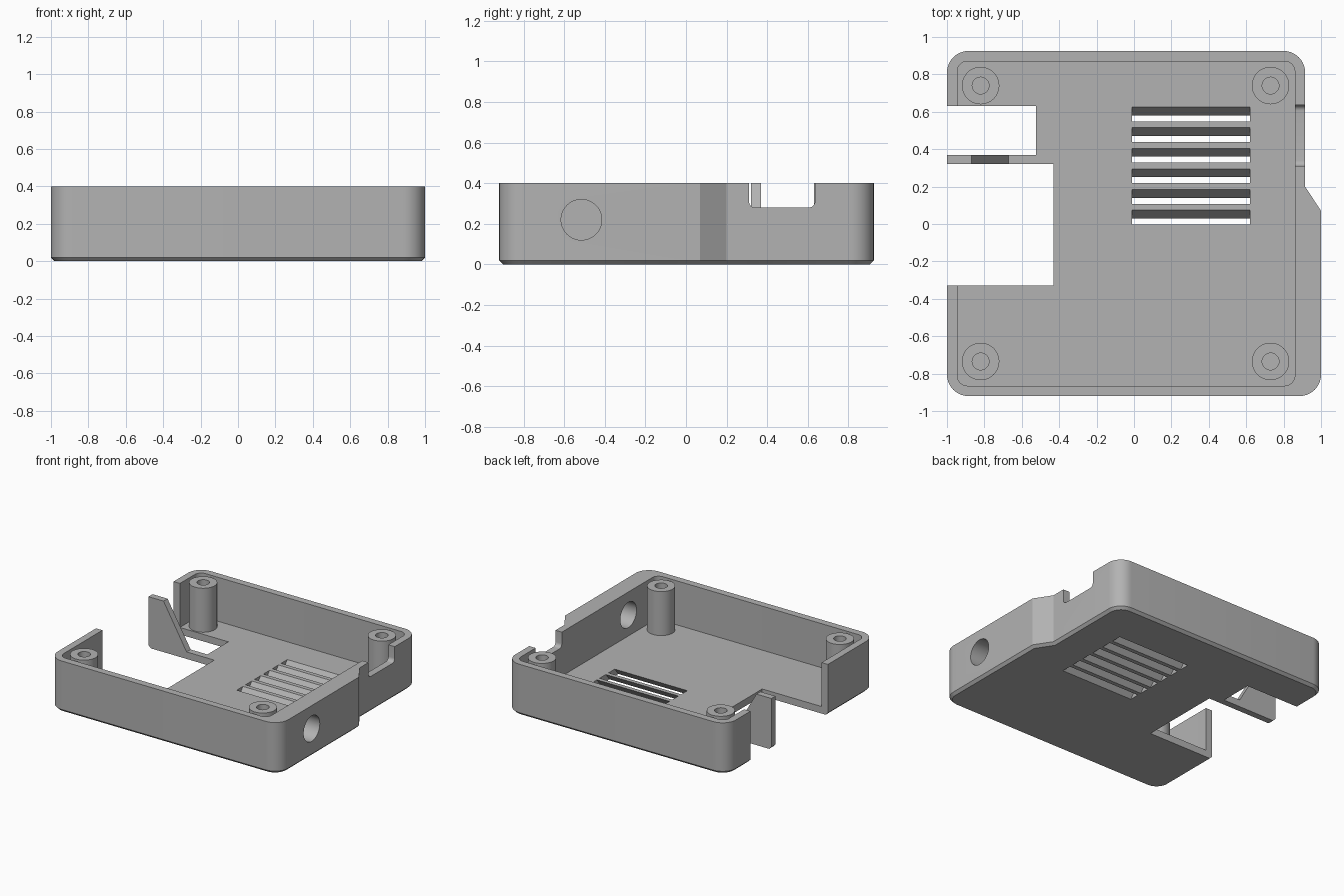
import bpy, bmesh, math
from mathutils import Vector

cube = bpy.data.objects.get("Cube")
if cube:
    bpy.data.objects.remove(cube, do_unlink=True)

# Single plastic colour
GREY = (0.45, 0.45, 0.45, 1)
mat = bpy.data.materials.new("grey plastic")
mat.diffuse_color = GREY
mat.use_nodes = True
mat.node_tree.nodes["Principled BSDF"].inputs["Base Color"].default_value = GREY

HEIGHT, FLOOR = 0.4, 0.055


def prism(name, points, depth, chamfer=0):
    """Extrude a planar outline along a vector, optionally chamfering its first cap."""
    bm = bmesh.new()
    base = bm.faces.new([bm.verts.new(p) for p in points])
    top = bmesh.ops.extrude_face_region(bm, geom=[base], use_keep_orig=True)["geom"]
    bmesh.ops.translate(bm, vec=depth, verts=[v for v in top if isinstance(v, bmesh.types.BMVert)])
    if chamfer:
        bmesh.ops.bevel(bm, geom=list(base.edges), offset=chamfer, segments=1, affect='EDGES')
    bmesh.ops.recalc_face_normals(bm, faces=bm.faces)
    mesh = bpy.data.meshes.new(name)
    bm.to_mesh(mesh)
    bm.free()
    obj = bpy.data.objects.new(name, mesh)
    mesh.materials.append(mat)
    bpy.context.collection.objects.link(obj)
    return obj


def rounded(corners, steps=10):
    """Outline in 2D from (x, y, radius) corners, with rounded corners."""
    out = []
    for i, (x, y, r) in enumerate(corners):
        p = Vector((x, y))
        if not r:
            out.append(p)
            continue
        a = (Vector(corners[i - 1][:2]) - p).normalized()
        b = (Vector(corners[(i + 1) % len(corners)][:2]) - p).normalized()
        for k in range(steps + 1):
            t = k / steps * math.pi / 2
            out.append(p + a * r * (1 - math.sin(t)) + b * r * (1 - math.cos(t)))
    return out


def in_xy(pts, z):
    return [(p[0], p[1], z) for p in pts]


def in_yz(pts, x):
    return [(x, p[0], p[1]) for p in pts]


def circle(a, b, r, n=48):
    return [(a + r * math.cos(2 * math.pi * i / n), b + r * math.sin(2 * math.pi * i / n))
            for i in range(n)]


def box(name, x0, x1, y0, y1, z0, z1):
    return prism(name, in_xy([(x0, y0), (x1, y0), (x1, y1), (x0, y1)], z0), (0, 0, z1 - z0))


def combine(target, tool, operation):
    mod = target.modifiers.new(tool.name, 'BOOLEAN')
    mod.operation, mod.solver, mod.object = operation, 'EXACT', tool
    bpy.context.view_layer.objects.active = target
    bpy.ops.object.modifier_apply(modifier=mod.name)
    bpy.data.objects.remove(tool, do_unlink=True)


# Tray body with a thicker section on its left wall
R = 0.115
outline = rounded([(-1, -0.92, R), (1, -0.92, R), (1, 0.07, 0), (0.915, 0.2, 0),
                   (0.915, 0.925, R), (-1, 0.925, R)])
tray = prism("case_tray", in_xy(outline, 0), (0, 0, HEIGHT), chamfer=0.02)

# Hollow interior
inner = rounded([(-0.945, -0.865, 0.055), (0.86, -0.865, 0.055),
                 (0.86, 0.87, 0.055), (-0.945, 0.87, 0.055)])
combine(tray, prism("cavity", in_xy(inner, FLOOR), (0, 0, 1)), 'DIFFERENCE')

# Openings in the side wall and floor, leaving a thin strip between them
combine(tray, box("wide_opening", -1.2, -0.43, -0.33, 0.32, -0.1, 0.6), 'DIFFERENCE')
combine(tray, box("narrow_opening", -1.2, -0.525, 0.37, 0.63, -0.1, 0.6), 'DIFFERENCE')

# Sloped fin standing on the strip
fin = [(-0.97, 0.03), (-0.67, 0.03), (-0.67, FLOOR), (-0.87, HEIGHT), (-0.97, HEIGHT)]
combine(tray, prism("fin", [(x, 0.32, z) for x, z in fin], (0, 0.05, 0)), 'UNION')

# Rounded notch and round port in the left wall
notch = rounded([(0.31, 0.28, 0.03), (0.635, 0.28, 0.03), (0.635, 0.6, 0), (0.31, 0.6, 0)], 6)
combine(tray, prism("notch", in_yz(notch, 0.7), (0.5, 0, 0)), 'DIFFERENCE')
combine(tray, prism("port", in_yz(circle(-0.515, 0.22, 0.1), 0.7), (0.5, 0, 0)), 'DIFFERENCE')

# Slanted vent slots
SLOPE = 0.045 / 0.055
low, high = -0.03, 0.09
for i in range(6):
    y = 0.625 - 0.11 * i
    yl, yh = y + (low - FLOOR) * SLOPE, y + (high - FLOOR) * SLOPE
    slot = [(yl - 0.077, low), (yl, low), (yh, high), (yh - 0.077, high)]
    combine(tray, prism("vent_slot", in_yz(slot, -0.01), (0.63, 0, 0)), 'DIFFERENCE')

# Screw posts with blind holes
for x in (-0.82, 0.73):
    for y in (-0.735, 0.74):
        post = prism("screw_post", in_xy(circle(x, y, 0.1), 0.03), (0, 0, HEIGHT - 0.03))
        combine(tray, post, 'UNION')
        hole = prism("screw_hole", in_xy(circle(x, y, 0.045, 32), FLOOR), (0, 0, 1))
        combine(tray, hole, 'DIFFERENCE')

# Smooth curved walls, keep the edges crisp
bpy.ops.object.select_all(action='DESELECT')
tray.select_set(True)
bpy.context.view_layer.objects.active = tray
bpy.ops.object.shade_smooth_by_angle(angle=math.radians(30))
